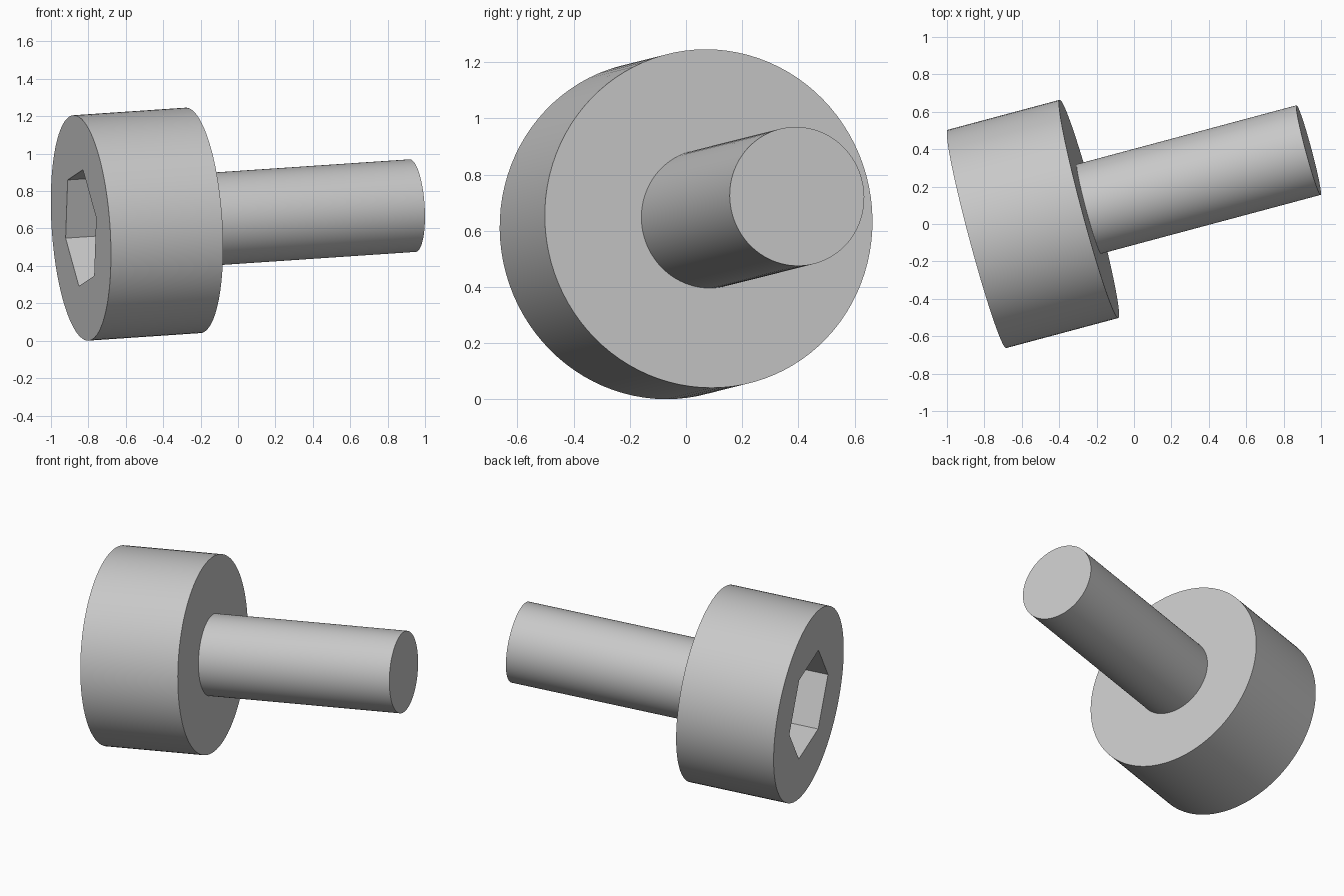
import bpy
import bmesh
from math import radians, sin, cos, tau
from mathutils import Matrix, Vector

cube = bpy.data.objects.get("Cube")
if cube:
    bpy.data.objects.remove(cube, do_unlink=True)

HEAD_R, HEAD_LEN = 0.604, 0.622
SHAFT_R, TOTAL_LEN = 0.248, 1.84
SOCKET_R, SOCKET_DEPTH = 0.333, 0.35
SEGMENTS = 96

# Tilted frame: local z runs along the screw from the socket face to the tip
yaw = radians(15)
axis = Vector((cos(yaw), sin(yaw), 0.065)).normalized()
side = Vector((-sin(yaw), cos(yaw), 0))
up = axis.cross(side)
frame = Matrix((side, up, axis)).transposed().to_4x4()
frame.translation = (-0.84, -0.08, 0.603)

steel = bpy.data.materials.new("steel grey")
steel.use_nodes = True
grey = (0.58, 0.58, 0.58, 1)
steel.diffuse_color = grey
steel.node_tree.nodes["Principled BSDF"].inputs["Base Color"].default_value = grey


def ring(bm, radius, z, count=SEGMENTS, start=0.0):
    return [bm.verts.new((radius * cos(start + tau * i / count),
                          radius * sin(start + tau * i / count), z))
            for i in range(count)]


def wall(bm, a, b):
    for i in range(len(a)):
        j = (i + 1) % len(a)
        bm.faces.new((a[i], a[j], b[j], b[i]))


def finish(bm, name):
    bmesh.ops.recalc_face_normals(bm, faces=bm.faces)
    mesh = bpy.data.meshes.new(name)
    bm.to_mesh(mesh)
    bm.free()
    mesh.materials.append(steel)
    obj = bpy.data.objects.new(name, mesh)
    bpy.context.collection.objects.link(obj)
    obj.matrix_world = frame
    bpy.ops.object.select_all(action='DESELECT')
    obj.select_set(True)
    bpy.context.view_layer.objects.active = obj
    bpy.ops.object.shade_smooth_by_angle(angle=radians(30))


# Head: drum with a hexagonal socket sunk into its outer face
bm = bmesh.new()
rim = ring(bm, HEAD_R, 0)
back = ring(bm, HEAD_R, HEAD_LEN)
roll = radians(110.5)
mouth = ring(bm, SOCKET_R, 0, 6, roll)
floor = ring(bm, SOCKET_R, SOCKET_DEPTH, 6, roll)
wall(bm, rim, back)
wall(bm, mouth, floor)
bm.faces.new(floor)
bm.faces.new(back)
bm.edges.ensure_lookup_table()
face_edges = [e for e in bm.edges if all(abs(v.co.z) < 1e-6 for v in e.verts)]
bmesh.ops.triangle_fill(bm, edges=face_edges, use_beauty=True, normal=(0, 0, -1))
finish(bm, "screw_head")

# Shaft: plain rod with a flat tip
bm = bmesh.new()
root = ring(bm, SHAFT_R, HEAD_LEN - 0.01)
tip = ring(bm, SHAFT_R, TOTAL_LEN)
wall(bm, root, tip)
bm.faces.new(tip)
bm.faces.new(root)
finish(bm, "screw_shaft")
